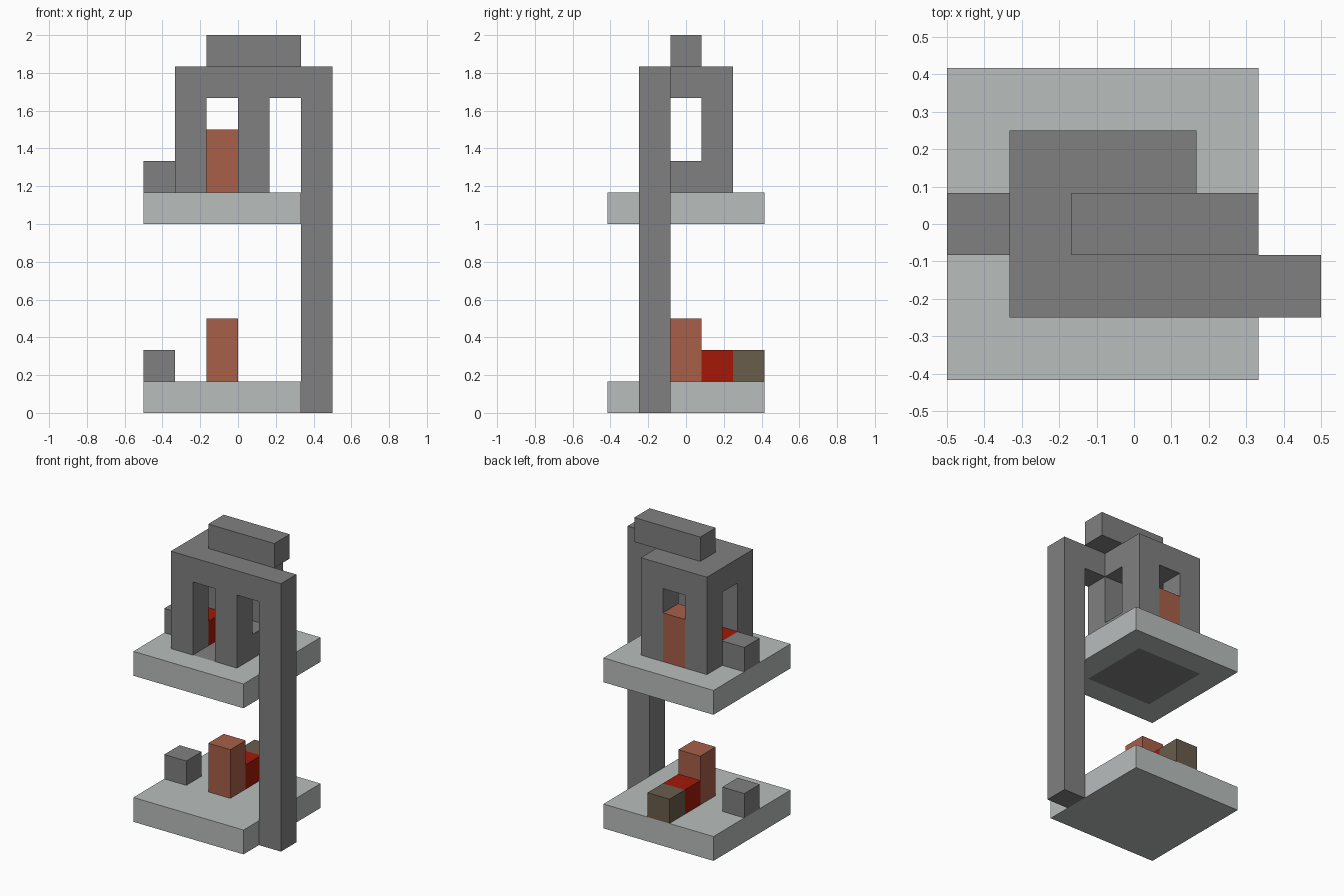
import bpy, bmesh
from mathutils import Vector

if "Cube" in bpy.data.objects:
    bpy.data.objects.remove(bpy.data.objects["Cube"], do_unlink=True)

CELL = 1 / 6
CENTRE = Vector((3, 2.5, 0))


def material(name, rgb):
    """Flat material from an 8-bit display colour."""
    linear = [((c / 255 + 0.055) / 1.055) ** 2.4 if c > 10 else c / 255 / 12.92 for c in rgb]
    mat = bpy.data.materials.new(name)
    mat.use_nodes = True
    mat.diffuse_color = (*linear, 1)
    shader = next(n for n in mat.node_tree.nodes if n.type == "BSDF_PRINCIPLED")
    shader.inputs["Base Color"].default_value = (*linear, 1)
    shader.inputs["Roughness"].default_value = 0.9
    return mat


stone = material("grey stone", (128, 128, 128))
pale = material("pale stone", (184, 189, 188))
clay = material("copper clay", (167, 95, 72))
red = material("red", (164, 24, 8))
brown = material("dull brown", (105, 93, 76))


def block(name, mat, corner, size):
    """Box given by its low corner and size, both in grid cells."""
    mesh = bpy.data.meshes.new(name)
    bm = bmesh.new()
    bmesh.ops.create_cube(bm, size=1)
    for v in bm.verts:
        unit = v.co + Vector((0.5, 0.5, 0.5))
        v.co = (Vector(corner) + unit * Vector(size) - CENTRE) * CELL
    bm.to_mesh(mesh)
    bm.free()
    mesh.materials.append(mat)
    obj = bpy.data.objects.new(name, mesh)
    bpy.context.collection.objects.link(obj)
    return obj


# Lower platform and the small blocks on it
block("lower_platform", pale, (0, 0, 0), (5, 5, 1))
block("lower_side_block", stone, (0, 2, 1), (1, 1, 1))
block("lower_clay_post", clay, (2, 2, 1), (1, 1, 2))
block("lower_red_block", red, (2, 3, 1), (1, 1, 1))
block("lower_brown_block", brown, (2, 4, 1), (1, 1, 1))

# Upper platform: a pale rim around the stone floor of the house
for y, side in ((0, "front"), (4, "back")):
    block("upper_platform_" + side, pale, (0, y, 6), (5, 1, 1))
for x, side in ((0, "right"), (4, "left")):
    block("upper_platform_" + side, pale, (x, 1, 6), (1, 3, 1))
block("house_floor", stone, (1, 1, 6), (3, 3, 1))

# House: corner posts, sill, door and roof
for x, side in ((1, "right"), (3, "left")):
    for y, end in ((1, "front"), (3, "back")):
        block("house_post_" + end + "_" + side, stone, (x, y, 7), (1, 1, 3))
block("left_window_sill", stone, (3, 2, 7), (1, 1, 1))
block("right_red_sill", red, (1, 2, 7), (1, 1, 1))
block("back_clay_door", clay, (2, 3, 7), (1, 1, 2))
block("upper_side_block", stone, (0, 2, 7), (1, 1, 1))
block("house_roof", stone, (1, 1, 10), (3, 3, 1))

# Tall pillar, its link to the roof, and the bar on top
block("pillar", stone, (5, 1, 0), (1, 1, 11))
block("roof_link", stone, (4, 1, 10), (1, 1, 1))
block("top_bar", stone, (2, 2, 11), (3, 1, 1))
